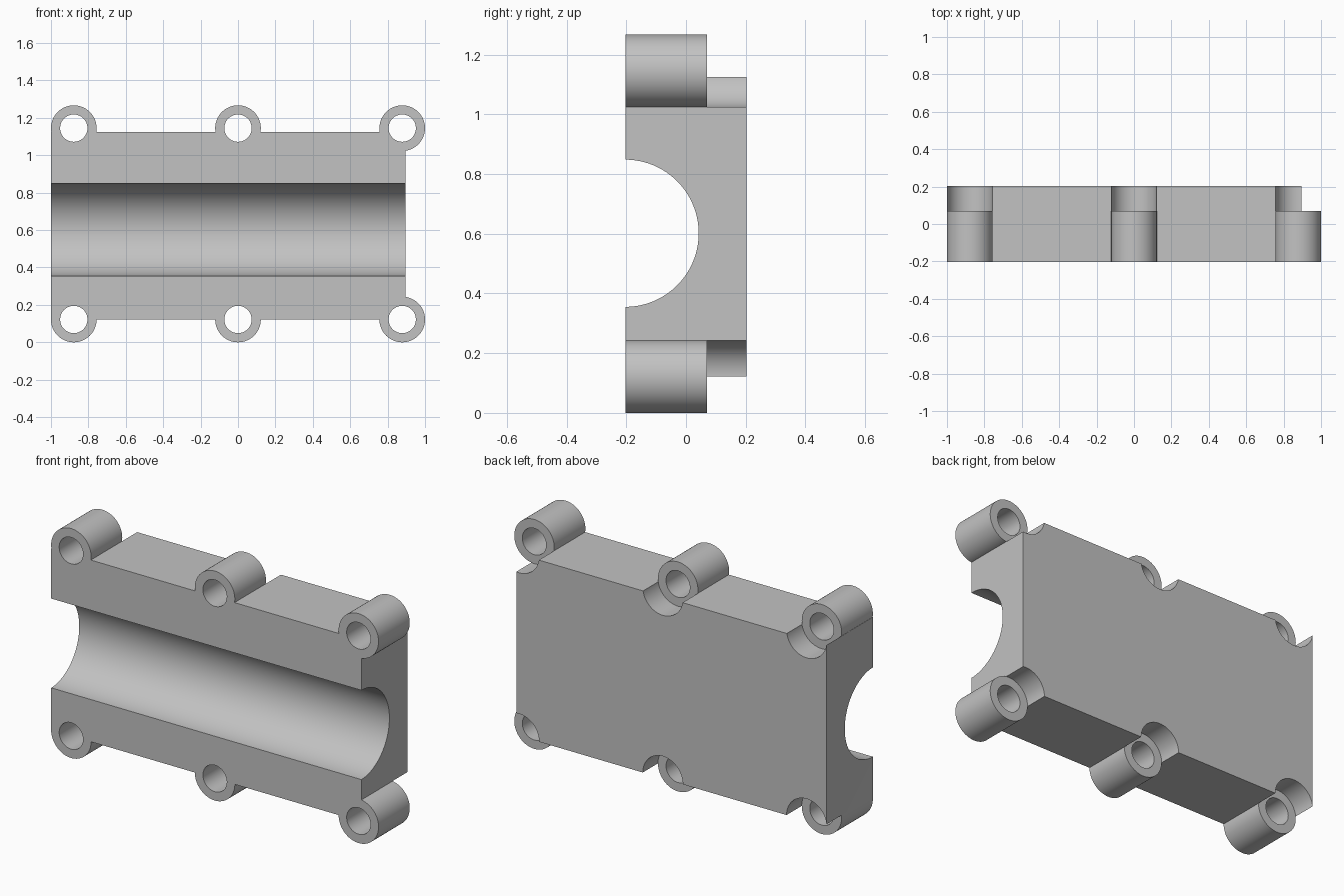
import bpy
import math

old = bpy.data.objects.get("Cube")
if old:
    bpy.data.objects.remove(old, do_unlink=True)

# Main dimensions
LEFT, RIGHT = -0.9995, 0.895
FRONT, STEP, BACK = -0.202, 0.07, 0.202
BOTTOM, TOP = 0.122, 1.125
BOSS_X = (-0.878, 0.0, 0.878)
BOSS_Z = (0.122, 1.145)
BOSS_R, HOLE_R, GROOVE_R = 0.122, 0.073, 0.2465

grey = bpy.data.materials.new("plain grey")
grey.use_nodes = True
grey.diffuse_color = (0.54, 0.54, 0.54, 1)
grey.node_tree.nodes["Principled BSDF"].inputs["Base Color"].default_value = (0.54, 0.54, 0.54, 1)


def box(name, low, high):
    mid = [(a + b) / 2 for a, b in zip(low, high)]
    bpy.ops.mesh.primitive_cube_add(size=1, location=mid)
    ob = bpy.context.object
    ob.name = name
    ob.scale = [b - a for a, b in zip(low, high)]
    bpy.ops.object.transform_apply(location=True, rotation=True, scale=True)
    ob.data.materials.append(grey)
    return ob


def cylinder(name, radius, length, location, rotation, sides=64):
    bpy.ops.mesh.primitive_cylinder_add(vertices=sides, radius=radius, depth=length,
                                        location=location, rotation=rotation)
    ob = bpy.context.object
    ob.name = name
    bpy.ops.object.transform_apply(location=True, rotation=True, scale=True)
    ob.data.materials.append(grey)
    return ob


def bolt_cylinders(name, radius, y0, y1):
    """One cylinder along y at each of the six bolt positions, joined."""
    parts = [cylinder(name, radius, y1 - y0, (x, (y0 + y1) / 2, z), (math.pi / 2, 0, 0))
             for x in BOSS_X for z in BOSS_Z]
    bpy.ops.object.select_all(action='DESELECT')
    for part in parts:
        part.select_set(True)
    bpy.context.view_layer.objects.active = parts[0]
    bpy.ops.object.join()
    return parts[0]


def combine(target, tool, operation):
    mod = target.modifiers.new(tool.name, 'BOOLEAN')
    mod.operation, mod.solver, mod.object = operation, 'EXACT', tool
    bpy.context.view_layer.objects.active = target
    bpy.ops.object.modifier_apply(modifier=mod.name)
    bpy.data.objects.remove(tool, do_unlink=True)


# Block with six bolt bosses, overlong at the front until trimmed
block = box("bearing_half_block", (LEFT, -0.3, BOTTOM), (RIGHT, BACK, TOP))
combine(block, bolt_cylinders("bosses", BOSS_R, -0.35, 0.3), 'UNION')

# Rear clearance recesses, bolt holes and shaft groove
combine(block, bolt_cylinders("recesses", BOSS_R + 0.0004, STEP, 0.4), 'DIFFERENCE')
combine(block, bolt_cylinders("bolt_holes", HOLE_R, -0.5, 0.5), 'DIFFERENCE')
groove = cylinder("groove", GROOVE_R, 3, (0, -0.204, 0.6015), (0, math.pi / 2, 0), 128)
combine(block, groove, 'DIFFERENCE')

# Flat front face
combine(block, box("front_trim", (-2, -1, -1), (2, FRONT, 2)), 'DIFFERENCE')

bpy.ops.object.select_all(action='DESELECT')
block.select_set(True)
bpy.context.view_layer.objects.active = block
bpy.ops.object.shade_smooth_by_angle(angle=math.radians(30))
